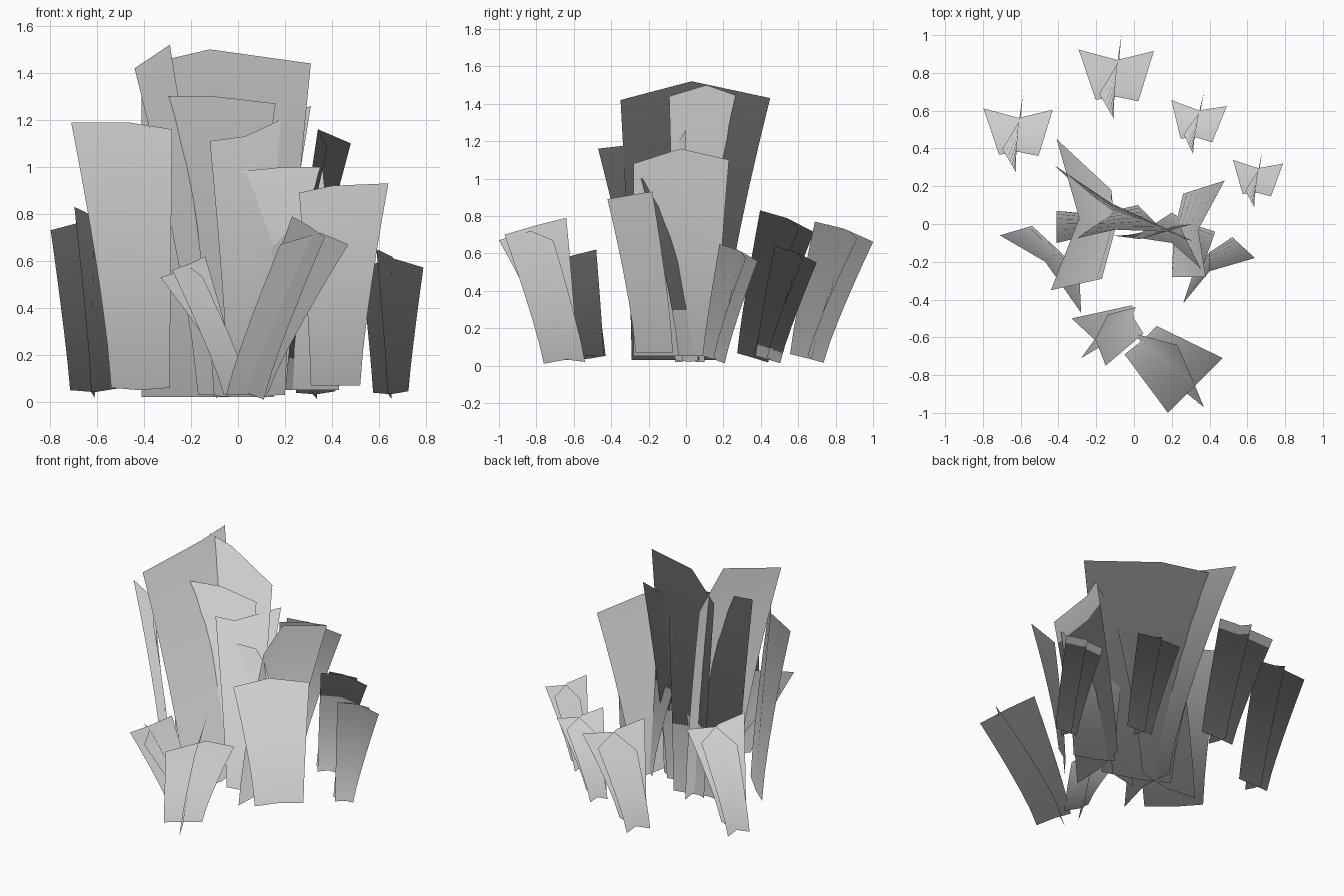
import bpy
from math import radians
from mathutils import Vector, Matrix

if "Cube" in bpy.data.objects:
    bpy.data.objects.remove(bpy.data.objects["Cube"])

ROWS = 6


def leaf_card(name, bottom, top, shade=None, xf=Matrix(), bend=1.3):
    """Open sheet with a centre fold, swept from three base points to three tip points."""
    verts, faces = [], []
    for r in range(ROWS + 1):
        t = r / ROWS
        for b, p in zip(bottom, top):
            b, p = Vector(b), Vector(p)
            v = b.lerp(p, t ** bend)
            v.z = b.z + (p.z - b.z) * t
            verts.append(xf @ v)
    for r in range(ROWS):
        for c in range(2):
            i = r * 3 + c
            faces.append((i, i + 1, i + 4, i + 3))

    # outward side of the leaf: follows its lean unless given
    lean = sum((verts[-3 + i] - verts[i] for i in range(3)), Vector())
    out = Vector((*shade, 0)) if shade else Vector((lean.x, lean.y, 0))
    out.normalize()
    face_n = (verts[-1] - verts[-3]).cross(Vector((0, 0, 1)))
    if face_n.dot(out) < 0:
        faces = [f[::-1] for f in faces]

    me = bpy.data.meshes.new(name)
    me.from_pydata(verts, [], faces)
    ob = bpy.data.objects.new(name, me)
    bpy.context.collection.objects.link(ob)

    # foliage normals: mostly up, tipping outward towards the leaf tips
    me.shade_smooth()
    normals = []
    for r in range(ROWS + 1):
        n = Vector((.06, -.1, 1)) + out * (.15 + .6 * r / ROWS)
        normals += [n.normalized()] * 3
    me.normals_split_custom_set_from_vertices(normals)


def tuft(name, x, y, turn, size, height, shade):
    """Two crossed leaf cards leaning outward (local +y)."""
    xf = (Matrix.Translation((x, y, 0)) @ Matrix.Rotation(radians(turn), 4, 'Z')
          @ Matrix.Diagonal((size, size, height, 1)))
    leaf_card(name + "_wide_leaf",
              [(-.145, .01, .06), (0, .03, .05), (.145, 0, .07)],
              [(-.26, .35, .88), (0, .28, .94), (.25, .34, .88)], shade, xf, 1.15)
    leaf_card(name + "_cross_leaf",
              [(-.02, -.12, .08), (-.02, 0, .05), (0, .11, .02)],
              [(-.12, .05, 1.0), (0, .25, .95), (.03, .45, .86)], shade, xf, 1.15)


# small tufts around the back
tuft("back_tuft", -.09, .65, 0, .78, .77, (.2, 1))
tuft("back_left_tuft", -.61, .36, 0, .72, .83, (-.5, 1))
tuft("back_right_tuft", .33, .44, -5, .58, .64, (-.3, 1))
tuft("right_tuft", .65, .15, -3, .52, .65, (.2, 1))

# small tufts in front
leaf_card("front_right_tuft_wide_leaf",
          [(-.05, -.69, .03), (.04, -.62, .03), (.12, -.54, .02)],
          [(.18, -1, .67), (.35, -.83, .72), (.47, -.71, .67)], bend=1.15)
leaf_card("front_right_tuft_cross_leaf",
          [(0, -.58, .05), (.06, -.65, .03), (.11, -.76, .01)],
          [(.23, -.64, .79), (.30, -.80, .75), (.37, -.97, .70)], bend=1.15)
leaf_card("front_left_tuft_wide_leaf",
          [(-.01, -.43, .05), (0, -.50, .05), (.05, -.58, .05)],
          [(-.33, -.50, .53), (-.20, -.62, .57), (-.15, -.75, .53)], bend=1.15)
leaf_card("front_left_tuft_cross_leaf",
          [(.01, -.44, .05), (-.02, -.50, .04), (-.06, -.58, .03)],
          [(-.14, -.48, .62), (-.20, -.60, .59), (-.28, -.71, .56)], bend=1.15)

# tall centre leaves
leaf_card("tall_side_leaf",
          [(-.17, -.29, .03), (-.10, -.03, .03), (-.12, .18, .03)],
          [(-.44, -.35, 1.42), (-.29, .03, 1.52), (-.41, .45, 1.43)], (-1, -.2))
leaf_card("tall_cross_leaf",
          [(-.20, .10, .03), (0, .02, .02), (.20, -.06, .03)],
          [(-.42, .31, 1.43), (-.12, .11, 1.5), (.31, -.09, 1.44)], (.3, -.5))
leaf_card("centre_left_leaf",
          [(-.41, .07, .02), (-.20, .05, .02), (.02, .10, .02)],
          [(-.41, -.10, 1.30), (-.10, -.03, 1.30), (.16, -.04, 1.27)])
leaf_card("centre_right_leaf",
          [(-.04, -.06, .02), (.06, -.04, .02), (.15, -.02, .02)],
          [(-.12, -.06, 1.11), (.03, -.08, 1.13), (.31, 0, 1.26)], (.3, -1))

# right centre leaves
leaf_card("right_side_leaf",
          [(.20, -.28, .05), (.21, -.05, .05), (.26, .16, .05)],
          [(.38, -.28, 1.08), (.34, -.03, 1.16), (.48, .23, 1.10)], (1, .5))
leaf_card("right_cross_leaf",
          [(.20, .06, .05), (.30, 0, .05), (.43, -.04, .05)],
          [(0, -.07, .98), (.20, -.10, 1.0), (.36, -.24, 1.0)], (-.2, -1))

# outer front leaves
leaf_card("front_left_leaf",
          [(-.54, -.01, .06), (-.42, -.12, .05), (-.29, -.25, .06)],
          [(-.71, -.06, 1.19), (-.47, -.20, 1.19), (-.28, -.47, 1.16)])
leaf_card("front_right_leaf",
          [(.31, -.27, .07), (.40, -.15, .07), (.52, -.07, .07)],
          [(.26, -.42, .89), (.40, -.25, .92), (.64, -.18, .93)])
